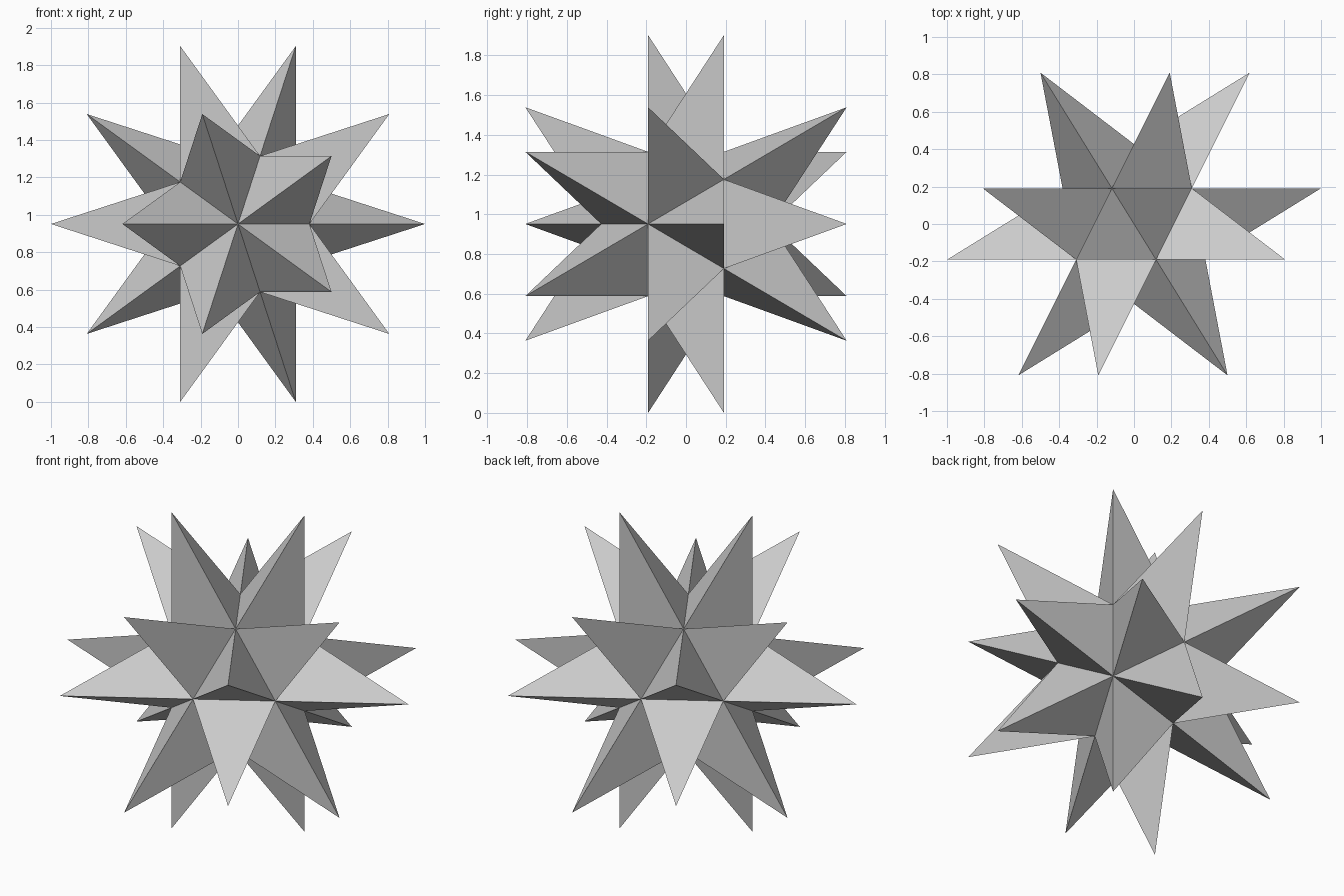
import bpy, bmesh
from math import sin, cos, radians, sqrt

if "Cube" in bpy.data.objects:
    bpy.data.objects.remove(bpy.data.objects["Cube"])

PHI = (1 + sqrt(5)) / 2
RING = 1 / PHI ** 2            # radius of each ring of five core corners
CORE = RING * sqrt(5) / 2      # core corner distance from the centre
TIP = sqrt(1 + (RING / 2) ** 2)  # spike tip distance from the centre
LIFT = sin(radians(72))        # rests the lowest tips on z = 0

bm = bmesh.new()

# Core: icosahedron with its axis along y
for side, start in ((-1, 0), (1, 36)):
    bm.verts.new((0, side * CORE, 0))
    for i in range(5):
        a = radians(start + 72 * i)
        bm.verts.new((RING * cos(a), side * RING / 2, RING * sin(a)))
bmesh.ops.convex_hull(bm, input=bm.verts[:])

# Spikes: raise a three-sided point from each of the 20 core faces
for v in bmesh.ops.poke(bm, faces=bm.faces[:])["verts"]:
    v.co = v.co.normalized() * TIP

bmesh.ops.recalc_face_normals(bm, faces=bm.faces[:])
bmesh.ops.translate(bm, verts=bm.verts[:], vec=(0, 0, LIFT))

mesh = bpy.data.meshes.new("spiked_star")
bm.to_mesh(mesh)
bm.free()
bpy.context.collection.objects.link(bpy.data.objects.new("spiked_star", mesh))
